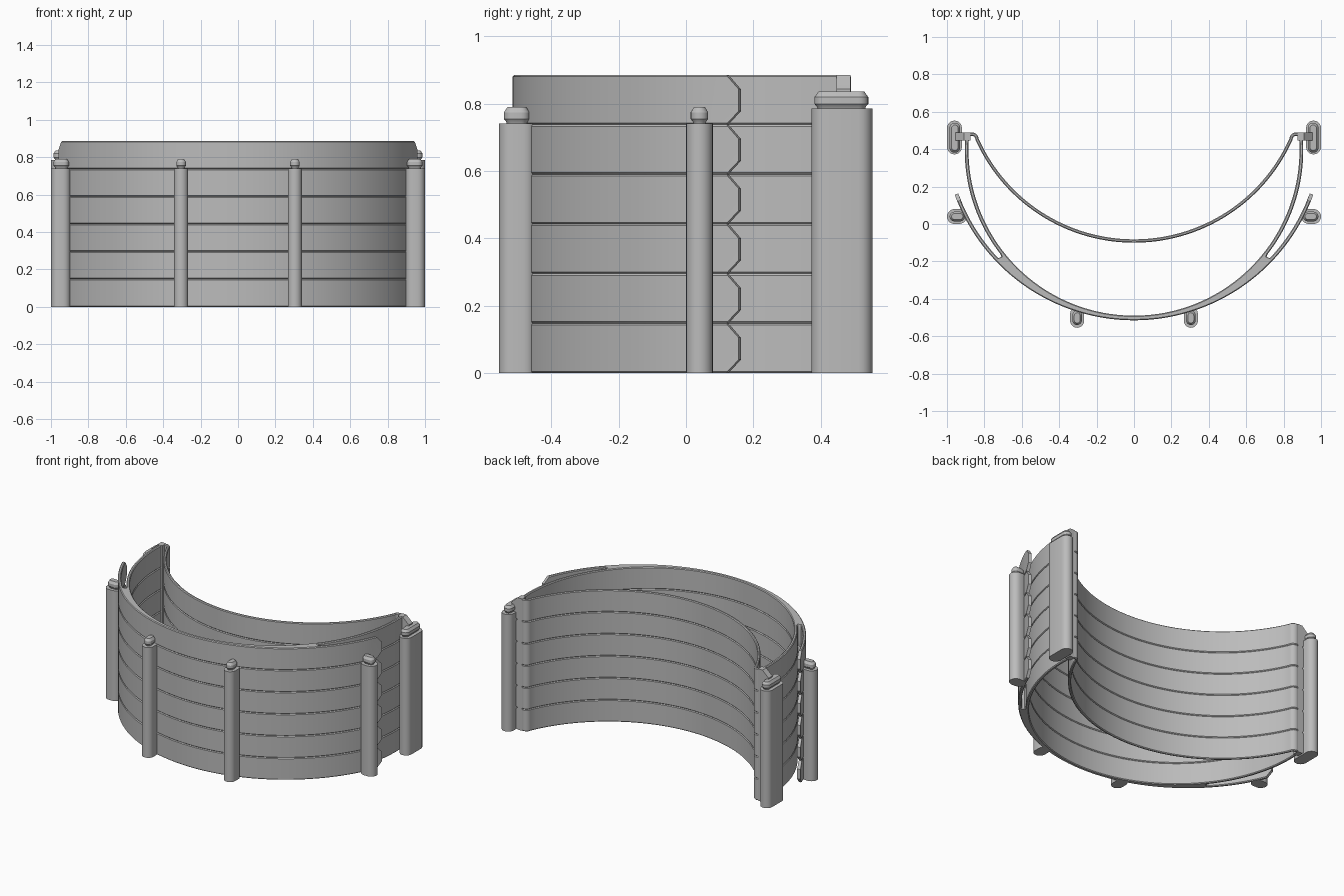
import bpy, bmesh
from math import sin, cos, pi, radians

cube = bpy.data.objects.get("Cube")
if cube:
    bpy.data.objects.remove(cube, do_unlink=True)

grey = bpy.data.materials.new("plain_grey")
grey.use_nodes = True
grey.diffuse_color = (0.5, 0.5, 0.5, 1)
grey.node_tree.nodes["Principled BSDF"].inputs["Base Color"].default_value = (0.5, 0.5, 0.5, 1)

COURSES = 6
STEP = 0.1475
# Height in a course, end retraction (0..1), joint inset
LEVELS = [(0.0, 1, 0.005), (0.005, 0.9, 0), (0.04, 0, 0),
          (0.105, 0, 0), (0.1425, 0.9, 0), (STEP, 1, 0.005)]


def loft(name, stacks):
    """Skin each stack of equal-length rings and cap it."""
    bm = bmesh.new()
    for rings in stacks:
        vs = [[bm.verts.new(p) for p in ring] for ring in rings]
        n = len(vs[0])
        for a, b in zip(vs, vs[1:]):
            for i in range(n):
                j = (i + 1) % n
                bm.faces.new((a[i], a[j], b[j], b[i]))
        bm.faces.new(vs[0][::-1])
        bm.faces.new(vs[-1])
    bmesh.ops.recalc_face_normals(bm, faces=bm.faces[:])
    mesh = bpy.data.meshes.new(name)
    bm.to_mesh(mesh)
    bm.free()
    mesh.materials.append(grey)
    ob = bpy.data.objects.new(name, mesh)
    bpy.context.collection.objects.link(ob)
    bpy.ops.object.select_all(action='DESELECT')
    ob.select_set(True)
    bpy.context.view_layer.objects.active = ob
    bpy.ops.object.shade_smooth_by_angle(angle=radians(30))
    return ob


def courses(name, outline):
    """Stack the wall planks, each with grooved joints."""
    loft(name, [[[(x, y, k * STEP + z) for x, y in outline(cut, inset)]
                 for z, cut, inset in LEVELS] for k in range(COURSES)])


def arc(cy, r, start, end, n):
    """Points on a circle around (0, cy), angles measured from the front."""
    pts = []
    for i in range(n + 1):
        a = radians(start + (end - start) * i / n)
        pts.append((r * sin(a), cy - r * cos(a)))
    return pts


def mirrored(half):
    """Close a half outline that starts and ends near the centre plane."""
    return half + [(-x, y) for x, y in reversed(half)]


# Front wall: crescent whose ends split into an outer wing and an inner wall
def front_outline(cut, inset):
    tip = 70 - 2.2 * cut
    half = arc(0.505, 1.02 - inset, 0.5, 66, 28)
    half += arc(0.505, 1.02 - inset, tip, tip, 1)[:1]
    half += arc(0.505, 1.0 + inset, tip, tip, 1)[:1]
    half += arc(0.505, 1.0 + inset, 66, 46.5, 10)
    half += [(0.709 - inset, -0.176)]
    half += arc(0.395, 0.905 - inset, 52, 93.8, 18)
    half += arc(0.395, 0.885 + inset, 93.8, 0.5, 36)
    return mirrored(half)


courses("front_wall", front_outline)


# Back wall: thin curved strip with a hairpin turn at each end
def back_outline(cut, inset):
    w = 0.009 - inset
    outer = arc(0.828, 0.919 + w, 0.5, 66, 30)
    inner = arc(0.828, 0.919 - w, 0.5, 66, 30)
    for i in range(1, 11):
        a = pi - pi * i / 10
        for side, r in ((inner, 0.0265 + w), (outer, 0.0265 - w)):
            side.append((0.866 + r * cos(a), 0.454 + r * sin(a)))
    return mirrored(outer + inner[::-1])


courses("back_wall", back_outline)


def capsule(p, q, r, z):
    """Rounded slot outline from p to q."""
    (px, py), (qx, qy) = p, q
    length = ((qx - px) ** 2 + (qy - py) ** 2) ** 0.5
    ux, uy = (qx - px) / length, (qy - py) / length
    ring = []
    for (cx, cy), turn in ((q, -pi / 2), (p, pi / 2)):
        for i in range(11):
            a = turn + pi * i / 10
            dx, dy = r * cos(a), r * sin(a)
            ring.append((cx + dx * ux - dy * uy, cy + dx * uy + dy * ux, z))
    return ring


def post(name, p, q, r, top, cap_p, cap_q, cap_r):
    """Upright post with a chamfered cap."""
    loft(name, [[capsule(p, q, r, z) for z in (0, top)]])
    shape = [(-0.002, 0.65), (0.006, 0.75), (0.014, 1), (0.034, 1), (0.05, 0.6)]
    loft(name + "_cap", [[capsule(cap_p, cap_q, cap_r * s, top + z) for z, s in shape]])


for label, s in (("left", 1), ("right", -1)):
    post("front_post_" + label, (s * 0.304, -0.482), (s * 0.304, -0.517), 0.038, 0.74,
         (s * 0.304, -0.49), (s * 0.304, -0.514), 0.026)
    post("side_post_" + label, (s * 0.935, 0.04), (s * 0.96, 0.04), 0.04, 0.74,
         (s * 0.93, 0.04), (s * 0.96, 0.04), 0.026)
    post("back_post_" + label, (s * 0.96, 0.412), (s * 0.96, 0.513), 0.04, 0.785,
         (s * 0.958, 0.41), (s * 0.958, 0.512), 0.029)

    # Plank tongues that tie the wall into the back post
    def tongue(cut, z):
        end = 0.955 - 0.045 * cut
        return [(s * x, y, z) for x, y in
                ((0.875, 0.447), (end, 0.447), (end, 0.488), (0.875, 0.488))]

    loft("wall_tongues_" + label, [[tongue(cut, k * STEP + z) for z, cut, _ in LEVELS]
                                   for k in range(COURSES)])
